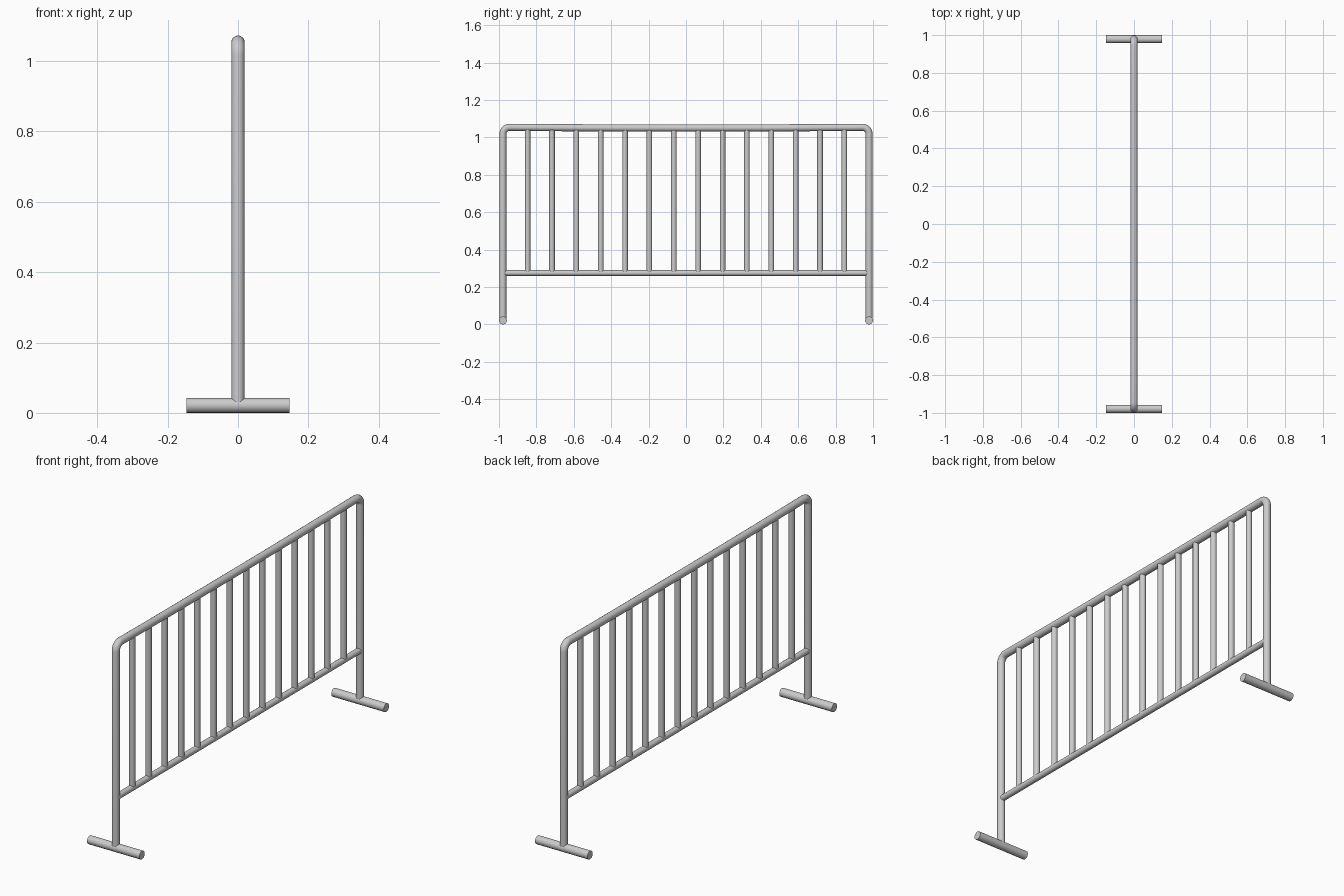
import bpy
from math import sin, cos, pi, radians

if "Cube" in bpy.data.objects:
    bpy.data.objects.remove(bpy.data.objects["Cube"])

POST_Y, TUBE_R = 0.979, 0.019
FOOT_R, FOOT_X = 0.0213, 0.147
RAIL_Z, TOP_Z, SAG, BEND = 0.275, 1.054, 0.004, 0.036


def tube(name, points, radius):
    """Round capped tube swept along a list of points."""
    data = bpy.data.curves.new(name, 'CURVE')
    data.dimensions = '3D'
    data.bevel_depth = radius
    data.bevel_resolution = 6
    data.use_fill_caps = True
    spline = data.splines.new('POLY')
    spline.points.add(len(points) - 1)
    for p, co in zip(spline.points, points):
        p.co = (*co, 1)
    obj = bpy.data.objects.new(name, data)
    bpy.context.collection.objects.link(obj)
    bpy.ops.object.select_all(action='DESELECT')
    obj.select_set(True)
    bpy.context.view_layer.objects.active = obj
    bpy.ops.object.convert(target='MESH')
    bpy.ops.object.shade_smooth_by_angle(angle=radians(40))
    return obj


def top_z(y):
    """Centre height of the slightly sagging top rail."""
    return TOP_Z - SAG * (1 - (y / POST_Y) ** 2)


# Outer frame: two posts, rounded corners and the sagging top rail
half = [(0, -POST_Y, FOOT_R)]
cy, cz = -POST_Y + BEND, TOP_Z - BEND
for i in range(9):
    a = pi - i * pi / 16
    half.append((0, cy + BEND * cos(a), cz + BEND * sin(a)))
rail = [(0, y, top_z(y)) for y in (-0.75, -0.5, -0.25, 0, 0.25, 0.5, 0.75)]
tube("outer_frame", half + rail + [(x, -y, z) for x, y, z in reversed(half)], TUBE_R)

# Lower rail between the posts
tube("lower_rail", [(0, -POST_Y, RAIL_Z), (0, POST_Y, RAIL_Z)], 0.0155)

# Upright bars
for i in range(14):
    y = -0.847 + i * 1.694 / 13
    tube(f"upright_bar_{i + 1}", [(0, y, RAIL_Z), (0, y, top_z(y))], 0.015)

# Cross feet
for side, y in (("left", -1), ("right", 1)):
    y *= 1 - FOOT_R
    tube(f"{side}_foot", [(-FOOT_X, y, FOOT_R), (FOOT_X, y, FOOT_R)], FOOT_R)
